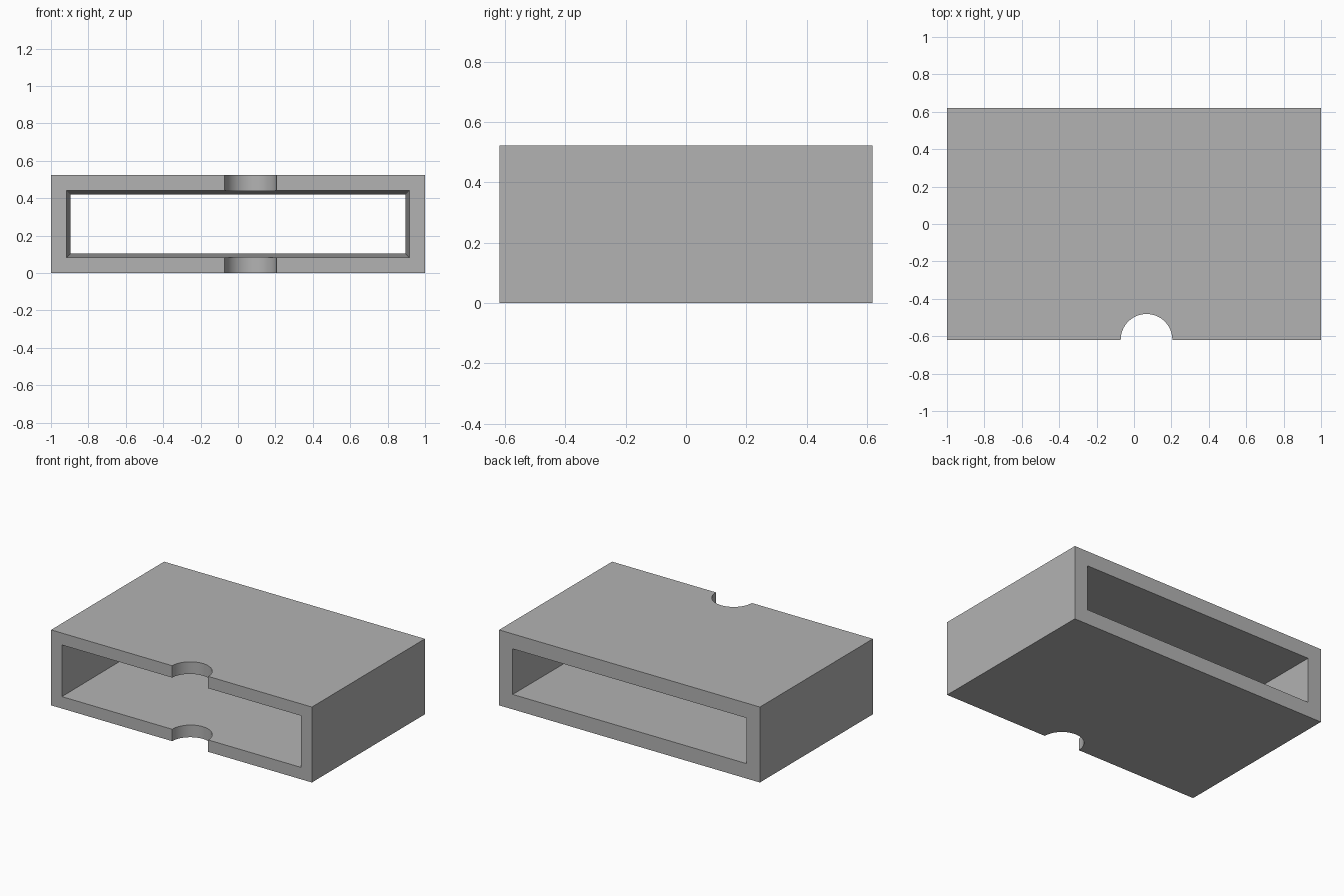
import bpy
import bmesh
import math

WIDTH, DEPTH, HEIGHT = 2.0, 1.238, 0.523
FRONT, BACK = -DEPTH / 2, DEPTH / 2

old = bpy.data.objects.get("Cube")
if old:
    bpy.data.objects.remove(old, do_unlink=True)

grey = bpy.data.materials.new("light grey")
grey.use_nodes = True
grey.diffuse_color = (0.45, 0.45, 0.45, 1)
grey.node_tree.nodes["Principled BSDF"].inputs["Base Color"].default_value = (0.45, 0.45, 0.45, 1)


def loft(name, front, back):
    """Block between two rectangles, each (y, half width, bottom, top)."""
    bm = bmesh.new()
    rings = []
    for y, half, low, high in (front, back):
        corners = ((-half, low), (half, low), (half, high), (-half, high))
        rings.append([bm.verts.new((x, y, z)) for x, z in corners])
    for ring in rings:
        bm.faces.new(ring)
    for i in range(4):
        j = (i + 1) % 4
        bm.faces.new((rings[0][i], rings[0][j], rings[1][j], rings[1][i]))
    bmesh.ops.recalc_face_normals(bm, faces=bm.faces)
    mesh = bpy.data.meshes.new(name)
    bm.to_mesh(mesh)
    bm.free()
    mesh.materials.append(grey)
    obj = bpy.data.objects.new(name, mesh)
    bpy.context.collection.objects.link(obj)
    return obj


# Outer block of the sleeve
sleeve = loft("box_sleeve", (FRONT, WIDTH / 2, 0, HEIGHT), (BACK, WIDTH / 2, 0, HEIGHT))

# Through opening, tapering evenly from front to back
mid = HEIGHT / 2
front_half = (0.917, 0.179)
back_half = (0.896, 0.158)


def opening(y):
    t = (y - FRONT) / DEPTH
    w, h = (a + (b - a) * t for a, b in zip(front_half, back_half))
    return (y, w, mid - h, mid + h)


cavity = loft("cavity_cutter", opening(FRONT - 0.1), opening(BACK + 0.1))

# Round thumb notch through the top and bottom walls
bpy.ops.mesh.primitive_cylinder_add(vertices=64, radius=0.138, depth=1,
                                    location=(0.067, FRONT, mid))
notch = bpy.context.object
notch.name = "thumb_notch_cutter"
notch.data.materials.append(grey)

# Cut both shapes out and discard the cutters
bpy.ops.object.select_all(action="DESELECT")
sleeve.select_set(True)
bpy.context.view_layer.objects.active = sleeve
for cutter in (cavity, notch):
    cutter.hide_render = True
    mod = sleeve.modifiers.new(cutter.name, "BOOLEAN")
    mod.operation = "DIFFERENCE"
    mod.solver = "EXACT"
    mod.object = cutter
    bpy.ops.object.modifier_apply(modifier=mod.name)
    bpy.data.objects.remove(cutter, do_unlink=True)

bpy.ops.object.shade_smooth_by_angle(angle=math.radians(30))
